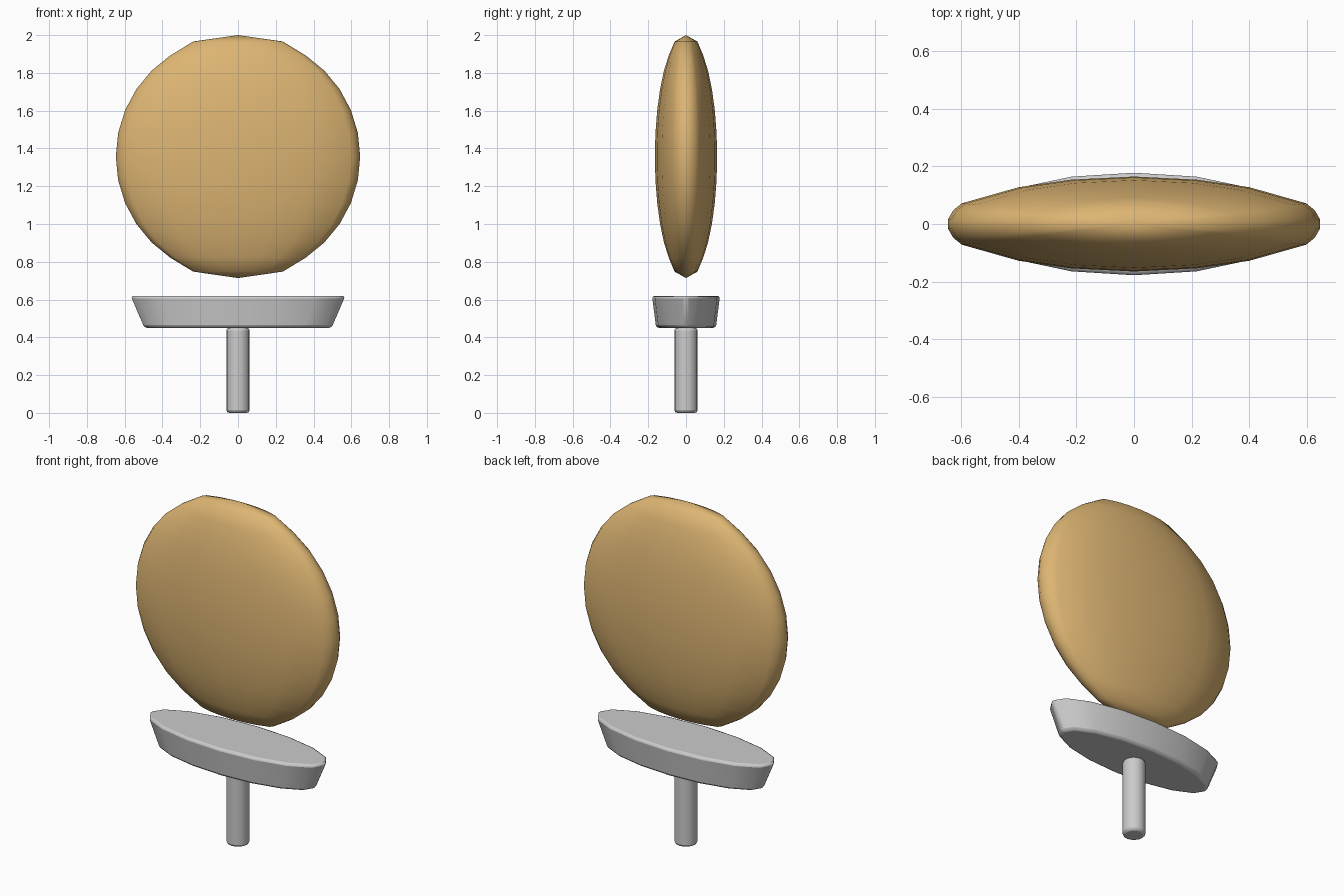
import bpy, bmesh
from math import sin, cos, radians, pi

if "Cube" in bpy.data.objects:
    bpy.data.objects.remove(bpy.data.objects["Cube"])


def finish(name, bm, angle, bevel=0.0):
    bmesh.ops.recalc_face_normals(bm, faces=bm.faces)
    me = bpy.data.meshes.new(name)
    bm.to_mesh(me)
    bm.free()
    ob = bpy.data.objects.new(name, me)
    bpy.context.collection.objects.link(ob)
    if bevel:
        mod = ob.modifiers.new("soft_edges", 'BEVEL')
        mod.width, mod.segments = bevel, 2
        mod.limit_method, mod.angle_limit = 'ANGLE', radians(40)
    bpy.ops.object.select_all(action='DESELECT')
    bpy.context.view_layer.objects.active = ob
    ob.select_set(True)
    bpy.ops.object.shade_smooth_by_angle(angle=radians(angle))
    return ob


def loft(bm, rings):
    # Skin consecutive closed rings of vertices
    for a, b in zip(rings, rings[1:]):
        n = len(a)
        for i in range(n):
            j = (i + 1) % n
            bm.faces.new((a[i], a[j], b[j], b[i]))


def tapered(name, sections, sides, bevel):
    # Capped elliptical stack; sections are (z, x radius, y radius)
    bm = bmesh.new()
    rings = [[bm.verts.new((rx * cos(2 * pi * i / sides), ry * sin(2 * pi * i / sides), z))
              for i in range(sides)] for z, rx, ry in sections]
    loft(bm, rings)
    bm.faces.new(rings[0])
    bm.faces.new(rings[-1])
    return finish(name, bm, 35, bevel)


# Lens-shaped disc: quarter cross-section mirrored, then scaled along the rings
quarter = [(0.647, 0.015), (0.628, 0.048), (0.598, 0.072), (0.40, 0.128), (0.22, 0.154)]
half = quarter + [(0, 0.165)] + [(-x, y) for x, y in reversed(quarter)]
section = half + [(-x, -y) for x, y in half]
bm = bmesh.new()
rings = []
levels = [(0.367, 0.947)] + [(sin(radians(11.25 * k)), cos(radians(11.25 * k)))
                             for k in range(3, 9)]
levels += [(s, -c) for s, c in reversed(levels[:-1])]
for s, c in levels:
    rings.append([bm.verts.new((x * s, y * s, 1.357 + 0.643 * c)) for x, y in section])
loft(bm, rings)
for ring, z in ((rings[0], 2.0), (rings[-1], 0.714)):
    pole = bm.verts.new((0, 0, z))
    for i in range(len(ring)):
        bm.faces.new((ring[i], ring[(i + 1) % len(ring)], pole))
disc = finish("disc", bm, 60)
gold = bpy.data.materials.new("gold")
gold.diffuse_color = (0.72, 0.46, 0.17, 1)
gold.use_nodes = True
gold.node_tree.nodes["Principled BSDF"].inputs["Base Color"].default_value = gold.diffuse_color
disc.data.materials.append(gold)

# Flared oval base plate and the round stem beneath it
tapered("base_plate", [(0.45, 0.50, 0.158), (0.62, 0.573, 0.18)], 16, 0.015)
tapered("stem", [(0, 0.062, 0.062), (0.45, 0.062, 0.062)], 16, 0.015)
